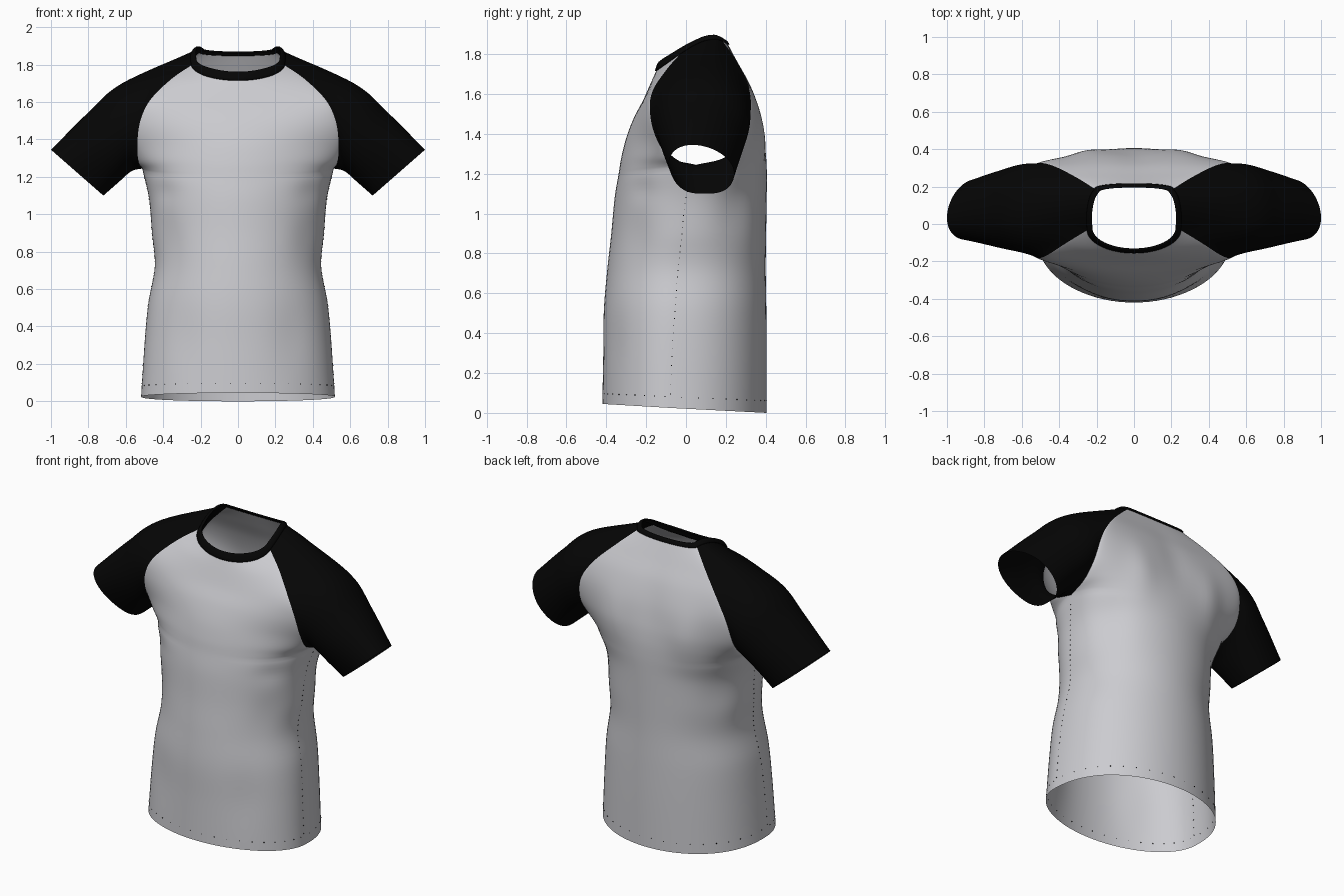
import bpy, bmesh, math
from mathutils import Vector

if "Cube" in bpy.data.objects:
    bpy.data.objects.remove(bpy.data.objects["Cube"])

# Flat colours
def material(name, rgb):
    m = bpy.data.materials.new(name)
    m.diffuse_color = (*rgb, 1)
    m.use_nodes = True
    m.node_tree.nodes["Principled BSDF"].inputs["Base Color"].default_value = m.diffuse_color
    return m

GREY = material("heather grey", (0.60, 0.60, 0.63))
BLACK = material("black", (0.0015, 0.0015, 0.0015))

def spline(pts, s):
    """Catmull-Rom through pts, s counted in points."""
    n = len(pts) - 1
    i = min(int(s), n - 1)
    t = s - i
    b, c = pts[i], pts[i + 1]
    a = pts[i - 1] if i > 0 else 2 * b - c
    d = pts[i + 2] if i + 2 <= n else 2 * c - b
    return 0.5 * (2 * b + (c - a) * t + (2 * a - 5 * b + 4 * c - d) * t * t
                  + (3 * b - a - 3 * c + d) * t ** 3)

def make(name, grids, mat):
    """Object from grids of points (rows of equal length)."""
    bm = bmesh.new()
    for grid in grids:
        vs = [[bm.verts.new(p) for p in row] for row in grid]
        for r0, r1 in zip(vs, vs[1:]):
            for k in range(len(r0) - 1):
                bm.faces.new((r0[k], r0[k + 1], r1[k + 1], r1[k]))
    bmesh.ops.remove_doubles(bm, verts=bm.verts, dist=1e-4)
    bmesh.ops.recalc_face_normals(bm, faces=bm.faces)
    for f in bm.faces:
        f.smooth = True
    me = bpy.data.meshes.new(name)
    bm.to_mesh(me)
    bm.free()
    me.materials.append(mat)
    ob = bpy.data.objects.new(name, me)
    bpy.context.collection.objects.link(ob)
    return ob

V = Vector
# Side seam from hem to armpit, then raglan seams from armpit to neck
SIDE = [V(p) for p in ((.518, -.08, .025), (.50, -.07, .3), (.48, -.055, .52),
        (.445, -.04, .72), (.46, -.02, .9), (.475, 0, 1.08), (.512, .05, 1.245))]
SEAM = {
    -1: [SIDE[-1]] + [V(p) for p in ((.532, -.08, 1.28), (.538, -.15, 1.38),
         (.522, -.18, 1.5), (.47, -.17, 1.61), (.36, -.10, 1.72), (.245, -.03, 1.80))],
    1: [SIDE[-1]] + [V(p) for p in ((.53, .19, 1.28), (.535, .285, 1.37),
        (.51, .325, 1.52), (.43, .31, 1.65), (.31, .25, 1.77), (.205, .185, 1.865))],
}
# Centre lines of front and back as (y, z)
CENTRE = {
    -1: [V((0, *p)) for p in ((-.42, .045), (-.415, .3), (-.412, .52), (-.395, .72),
         (-.375, .9), (-.358, 1.08), (-.338, 1.2), (-.325, 1.28), (-.30, 1.38),
         (-.262, 1.48), (-.215, 1.57), (-.175, 1.66), (-.15, 1.715))],
    1: [V((0, *p)) for p in ((.405, 0), (.405, .3), (.403, .52), (.40, .72), (.402, .9),
        (.405, 1.08), (.407, 1.2), (.405, 1.3), (.395, 1.4), (.37, 1.52),
        (.325, 1.64), (.265, 1.75), (.212, 1.848))],
}
# Roundness of each row: low is boxy, high is flat towards the seams
ROUND = {-1: (1, 1, 1, 1, 1, .9, .85, 1.3, 1.8, 1.7, 1.4, 1.1, 1),
         1: (.85, .85, .85, .85, .85, .85, .8, 1.05, 1.3, 1.3, 1.1, .9, .9)}
# Soft cloth folds: |x|, z, x radius, z radius, depth along y
FOLDS = {
    -1: ((.40, 1.12, .07, .06, .015), (.38, .86, .07, .12, .015), (.3, .35, .1, .2, .01)),
    1: ((.41, 1.0, .08, .16, -.03), (.26, 1.36, .09, .16, .018), (0, 1.5, .1, .2, -.012)),
}

def edge(side, s):
    return spline(SIDE, s) if s <= 6 else spline(SEAM[side], s - 6)

def body_point(side, s, a):
    """Point on the front (-1) or back (1) panel; a runs from -90 to 90 degrees."""
    e, c = edge(side, s), spline(CENTRE[side], s)
    f = max(math.cos(a), 0) ** spline(ROUND[side], s)
    p = V((e.x * math.sin(a), e.y + (c.y - e.y) * f, e.z + (c.z - e.z) * f))
    for x, z, rx, rz, d in FOLDS[side]:
        p.y += d * f * math.exp(-((abs(p.x) - x) / rx) ** 2 - ((p.z - z) / rz) ** 2)
    return p

STEP, COLS = 6, 40
ANG = [math.pi * (k / COLS - 0.5) for k in range(COLS + 1)]
ROWS = [i / STEP for i in range(12 * STEP + 1)]

# Body panels
make("shirt_body", [[[body_point(d, s, a) for a in ANG] for s in ROWS] for d in (-1, 1)], GREY)

# Neck edge over one shoulder, front to back
SHOULDER = [SEAM[-1][-1], V((.248, .035, 1.842)), V((.242, .095, 1.868)),
            V((.228, .15, 1.876)), SEAM[1][-1]]
shoulder = [spline(SHOULDER, i / 3) for i in range(13)]

# Sleeves: loft from the raglan seam loop through rings to the cuff
up = [i / STEP for i in range(6 * STEP + 1)]
loop = [(spline(SEAM[-1], s), .43 * s / 6) for s in up]
loop += [(p, .43 + .14 * i / 12) for i, p in enumerate(shoulder)][1:-1]
loop += [(spline(SEAM[1], s), 1 - .43 * s / 6) for s in reversed(up)]
# ring top (x, z), bottom (x, z), centre y, half depth, shift of the top along y, boxiness
RINGS = (((.62, 1.70), (.57, 1.23), .083, .237, 0, 1), ((.80, 1.545), (.64, 1.17), .085, .205, -.02, .9),
         ((1.0, 1.345), (.72, 1.10), .093, .16, -.06, .7))

def ring_point(ring, u):
    (tx, tz), (bx, bz), cy, h, shift, box = ring
    k = (1 - math.cos(2 * math.pi * u)) / 2
    w = math.sin(2 * math.pi * u)
    power = box if k < .5 else 1
    y = cy + shift * k * k - math.copysign(abs(w) ** power, w) * h
    return V((bx + (tx - bx) * k, y, bz + (tz - bz) * k))

def sleeve_grid(sx):
    cols = [[p] + [ring_point(r, u) for r in RINGS] for p, u in loop]
    grid = [[spline(c, i / 8) for c in cols] for i in range(25)]
    return [[V((p.x * sx, p.y, p.z)) for p in row] for row in grid]

for sx, label in ((1, "left"), (-1, "right")):
    make(label + "_sleeve", [sleeve_grid(sx)], BLACK)

# Collar band standing on the neck edge
neck = [body_point(-1, 12, a) for a in ANG] + shoulder[1:]
neck += [body_point(1, 12, a) for a in reversed(ANG)][1:]
neck += [V((-p.x, p.y, p.z)) for p in reversed(shoulder)][1:]

def collar_ring(t):
    out = []
    for p in neck:
        g = 1.015 - .105 * t
        rise = .018 + .027 * min(1, max(0, (.05 - p.y) / .18))
        bulge = .006 * math.sin(math.pi * t)
        out.append(V((p.x * g, .03 + (p.y - .03) * g, p.z + rise * t + bulge)))
    return out

collar = make("collar_band", [[collar_ring(i / 5) for i in range(6)]], BLACK)
mod = collar.modifiers.new("thickness", "SOLIDIFY")
mod.thickness = .008
mod.offset = 0

# Stitch dots along the hem and side seams
def dots(name, points, size=.004):
    bm = bmesh.new()
    for p in points:
        r = bmesh.ops.create_cube(bm, size=size)
        bmesh.ops.translate(bm, verts=r["verts"], vec=p)
    me = bpy.data.meshes.new(name)
    bm.to_mesh(me)
    bm.free()
    me.materials.append(BLACK)
    bpy.context.collection.objects.link(bpy.data.objects.new(name, me))

dots("hem_stitches", [body_point(d, .2, a) for d in (-1, 1) for a in ANG[1::2]])
dots("side_stitches", [V((e.x * sx, e.y, e.z)) for sx in (1, -1)
                       for e in (spline(SIDE, .25 + i * .17) for i in range(33))])
